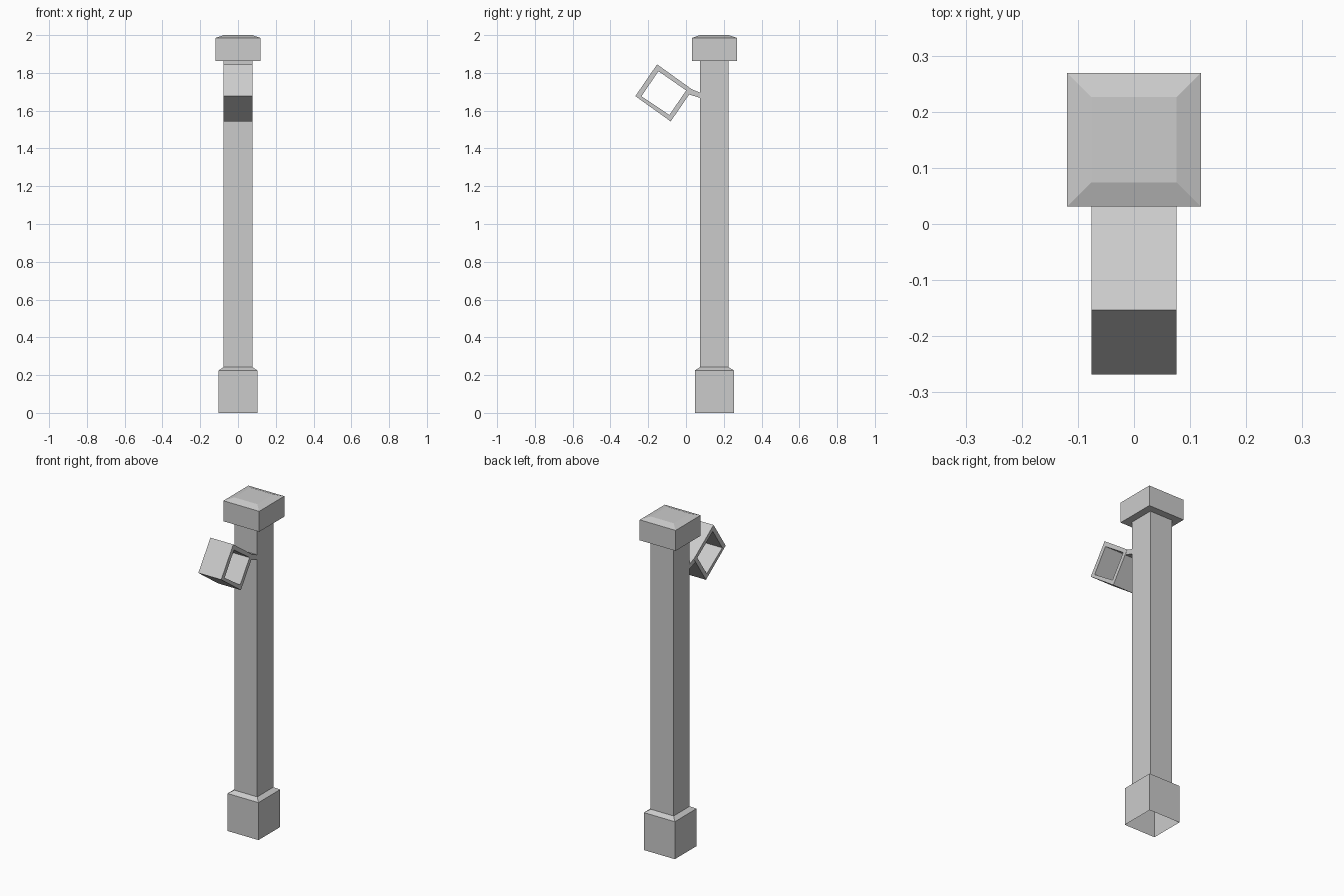
import bpy, bmesh

if "Cube" in bpy.data.objects:
    bpy.data.objects.remove(bpy.data.objects["Cube"])


def make_object(name, bm):
    bmesh.ops.recalc_face_normals(bm, faces=bm.faces)
    mesh = bpy.data.meshes.new(name)
    bm.to_mesh(mesh)
    bm.free()
    obj = bpy.data.objects.new(name, mesh)
    bpy.context.collection.objects.link(obj)
    return obj


def bridge(bm, a, b):
    n = len(a)
    for i in range(n):
        j = (i + 1) % n
        bm.faces.new((a[i], a[j], b[j], b[i]))


HALF = 0.076   # half width of post and bracket
POST_Y = 0.15

# Square post with stepped base and cap: (half width, height), open underneath
bm = bmesh.new()
profile = [(0.103, 0), (0.103, 0.225), (HALF, 0.242), (HALF, 1.862),
           (0.119, 1.862), (0.119, 1.985), (HALF, 2.0)]
rings = [[bm.verts.new((sx * h, POST_Y + sy * h, z))
          for sx, sy in ((-1, -1), (1, -1), (1, 1), (-1, 1))]
         for h, z in profile]
for lower, upper in zip(rings, rings[1:]):
    bridge(bm, lower, upper)
bm.faces.new(rings[-1])
make_object("post", bm)

# Tilted rectangular sleeve, open along x
outer = [(-0.153, 1.845), (-0.268, 1.677), (-0.081, 1.543), (0.034, 1.711)]
inner = [(-0.146, 1.809), (-0.236, 1.676), (-0.088, 1.577), (0.001, 1.707)]


def section(bm, pts, x):
    return [bm.verts.new((x, y, z)) for y, z in pts]


bm = bmesh.new()
out_l, out_r = section(bm, outer, -HALF), section(bm, outer, HALF)
in_l, in_r = section(bm, inner, -HALF), section(bm, inner, HALF)
bridge(bm, out_l, out_r)
bridge(bm, out_r, in_r)
bridge(bm, in_r, in_l)
bridge(bm, in_l, out_l)
make_object("tilted_sleeve", bm)

# Short plate joining the sleeve to the post
arm = [(0.031, 1.713), (0.016, 1.686), (0.076, 1.667), (0.076, 1.695)]
bm = bmesh.new()
arm_l, arm_r = section(bm, arm, -HALF + 0.001), section(bm, arm, HALF - 0.001)
bridge(bm, arm_l, arm_r)
bm.faces.new(arm_l)
bm.faces.new(arm_r)
make_object("bracket_arm", bm)
